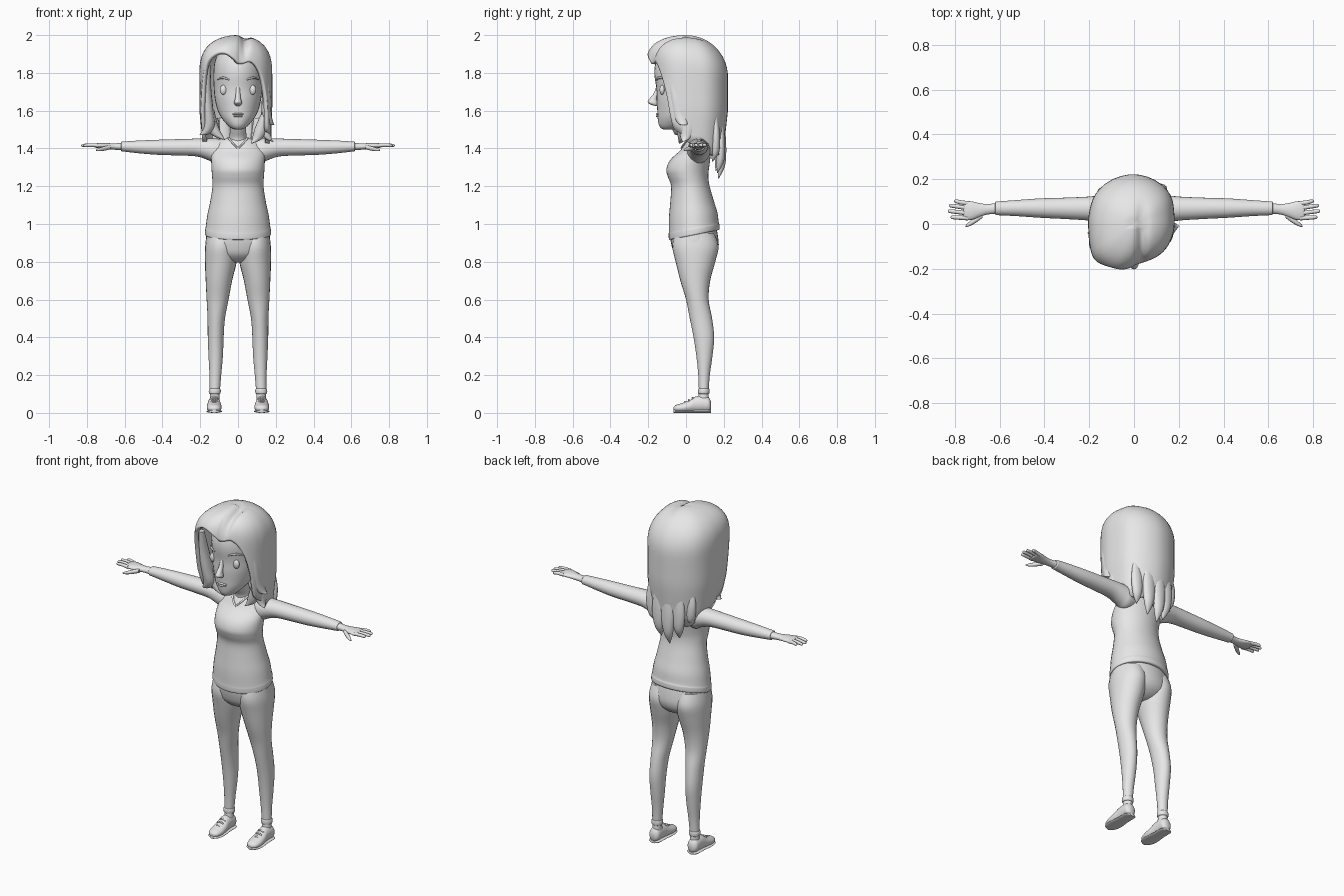
import bpy, bmesh, math
from mathutils import Vector

grey = bpy.data.materials.new("plain_grey")
grey.diffuse_color = (0.8, 0.8, 0.8, 1)
X, Y, Z = Vector((1, 0, 0)), Vector((0, 1, 0)), Vector((0, 0, 1))


def finish(name, bm, angle=50):
    bmesh.ops.recalc_face_normals(bm, faces=bm.faces)
    me = bpy.data.meshes.new(name)
    bm.to_mesh(me)
    bm.free()
    me.materials.append(grey)
    ob = bpy.data.objects.new(name, me)
    bpy.context.collection.objects.link(ob)
    bpy.ops.object.select_all(action='DESELECT')
    ob.select_set(True)
    bpy.context.view_layer.objects.active = ob
    bpy.ops.object.shade_smooth_by_angle(angle=math.radians(angle))
    return ob


def spline(rows, steps):
    """Smooth curve through rows of numbers."""
    out = []
    for i in range(len(rows) - 1):
        a, b = rows[max(i - 1, 0)], rows[i]
        c, d = rows[i + 1], rows[min(i + 2, len(rows) - 1)]
        for k in range(steps):
            t = k / steps
            out.append([0.5 * (2 * q + (r - p) * t + (2 * p - 5 * q + 4 * r - s) * t * t
                               + (3 * q - p - 3 * r + s) * t ** 3)
                        for p, q, r, s in zip(a, b, c, d)])
    return out + [list(rows[-1])]


def tube(name, rows, u=X, v=Y, side=1, n=24, steps=4, warp=None):
    """Loft of ellipses; each row is x, y, z, radius along u, radius along v."""
    bm = bmesh.new()
    rings = []
    for x, y, z, ru, rv in spline(rows, steps):
        ring = []
        for k in range(n):
            a = math.tau * k / n
            p = Vector((x, y, z)) + u * max(ru, .001) * math.cos(a) + v * max(rv, .001) * math.sin(a)
            if warp:
                p = warp(p)
            p.x *= side
            ring.append(bm.verts.new(p))
        rings.append(ring)
    for r, s in zip(rings, rings[1:]):
        for k in range(n):
            bm.faces.new((r[k], r[(k + 1) % n], s[(k + 1) % n], s[k]))
    bm.faces.new(rings[0])
    bm.faces.new(rings[-1])
    return finish(name, bm)


def stack(name, rows, **kw):
    """Upright loft; each row is z, half width, front y, back y."""
    return tube(name, [(0, (f + b) / 2, z, w, (b - f) / 2) for z, w, f, b in rows], **kw)


def ball(name, c, r):
    bm = bmesh.new()
    bmesh.ops.create_uvsphere(bm, u_segments=20, v_segments=12, radius=1)
    for vert in bm.verts:
        vert.co = Vector([c[i] + r[i] * vert.co[i] for i in range(3)])
    return finish(name, bm)


# sweater body with a hem that rises toward the back
def slant(p):
    p.z += (p.y - .04) * .2 * max(0, min(1, (1.12 - p.z) / .15))
    return p


stack("sweater_body", [
    (.942, .165, -.08, .165), (.944, .174, -.09, .177), (.97, .174, -.092, .177), (.985, .171, -.091, .173),
    (1.05, .162, -.09, .166), (1.12, .147, -.083, .148), (1.2, .135, -.079, .125), (1.25, .137, -.096, .118),
    (1.29, .14, -.104, .121), (1.34, .142, -.083, .128), (1.39, .14, -.03, .13), (1.43, .115, -.002, .122),
    (1.45, .075, .015, .1), (1.455, .02, .04, .08)], warp=slant, n=40)

# trousers
stack("trouser_seat", [(.985, .162, -.078, .16), (.93, .169, -.083, .17), (.88, .171, -.075, .173),
                       (.84, .155, -.06, .16), (.81, .11, -.03, .13), (.795, .04, .0, .1)], n=32)
leg = [(.95, .085, .078, -.06, .15), (.88, .088, .086, -.072, .172), (.8, .091, .084, -.055, .155),
       (.7, .101, .07, -.03, .128), (.6, .108, .058, 0, .12), (.5, .115, .046, .02, .138),
       (.4, .118, .042, .04, .149), (.3, .118, .038, .055, .14), (.2, .12, .031, .065, .126),
       (.115, .123, .027, .068, .12)]
# x position of finger root and tip depth
fingers = [(.092, .803, .102), (.07, .826, .082), (.047, .83, .057), (.026, .818, .03)]

for side, tag in ((1, "left"), (-1, "right")):
    tube(tag + "_trouser_leg", [(x, (f + b) / 2, z, w, (b - f) / 2) for z, x, w, f, b in leg], side=side)
    tube(tag + "_trouser_cuff", [(.123, .094, .13, .024, .024), (.123, .094, .125, .031, .03),
                                 (.123, .094, .105, .031, .03), (.123, .094, .1, .024, .024)], side=side)
    tube(tag + "_ankle", [(.123, .094, .12, .024, .024), (.123, .092, .06, .026, .03)], side=side)
    # shoe upper, sole and laces
    shoe = [(-.065, .022, .012, .008), (-.052, .024, .03, .018), (-.02, .027, .039, .025),
            (.02, .035, .038, .033), (.05, .044, .034, .042), (.09, .047, .033, .043),
            (.12, .043, .031, .038), (.133, .038, .015, .02)]
    tube(tag + "_shoe", [(.126, y, z, w, h) for y, z, w, h in shoe], X, Z, side)
    tube(tag + "_shoe_sole", [(.126, y, .008, w + .003, .008) for y, z, w, h in shoe], X, Z, side)
    for i in range(3):
        y, z = -.005 + .02 * i, .056 + .011 * i
        tube(tag + "_shoe_lace", [(.107, y, z - .006, .004, .004), (.126, y, z + .002, .005, .005),
                                  (.145, y, z - .006, .004, .004)], Y, Z, side, 8)
    # sleeve, wrist and hand
    tube(tag + "_sleeve", [
        (.06, .065, 1.39, .05, .055), (.12, .067, 1.387, .061, .066), (.16, .068, 1.396, .058, .057),
        (.22, .069, 1.405, .052, .047), (.32, .07, 1.406, .047, .043), (.42, .071, 1.406, .043, .04),
        (.52, .071, 1.408, .036, .034), (.6, .07, 1.41, .031, .027), (.617, .07, 1.41, .03, .025),
        (.619, .07, 1.41, .02, .018)], Y, Z, side)
    tube(tag + "_palm", [(.6, .07, 1.41, .026, .021), (.65, .066, 1.41, .023, .017),
                         (.69, .062, 1.412, .031, .016), (.725, .06, 1.415, .041, .014),
                         (.755, .06, 1.415, .041, .011), (.762, .06, 1.415, .034, .005)], Y, Z, side)
    for y0, x1, y1 in fingers:
        tube(tag + "_finger", [(.74, y0, 1.415, .01, .01), (.775, (y0 + y1) / 2, 1.418, .0095, .0095),
                               (x1 - .008, y1, 1.416, .008, .008), (x1, y1, 1.415, .002, .002)], Y, Z, side, 10)
    tube(tag + "_thumb", [(.675, .04, 1.407, .012, .012), (.705, .02, 1.4, .014, .012),
                          (.735, 0, 1.394, .01, .009), (.752, -.01, 1.391, .003, .003)], Y, Z, side, 10)
    # eye, brow and neckline edge
    ball(tag + "_eye", (.077 * side, -.126, 1.71), (.019, .014, .026))
    tube(tag + "_brow", [(.045, -.155, 1.763, .003, .004), (.07, -.146, 1.773, .006, .006),
                         (.092, -.127, 1.773, .006, .005), (.11, -.103, 1.762, .003, .002)], Y, Z, side, 10)
    tube(tag + "_neckline", [(.0, -.026, 1.4, .006, .005), (.03, -.006, 1.43, .006, .005),
                             (.052, .03, 1.458, .006, .005)], X, Y, side, 8)

# neck and head
stack("neck", [(1.4, .06, .0, .11), (1.45, .047, .005, .1), (1.5, .043, -.02, .075), (1.57, .045, -.05, .06)])
stack("head", [
    (1.5, .012, -.115, -.07), (1.506, .033, -.131, -.04), (1.525, .057, -.144, .0), (1.56, .086, -.15, .05),
    (1.6, .107, -.152, .1), (1.66, .122, -.156, .13), (1.72, .128, -.157, .15), (1.8, .13, -.168, .16),
    (1.87, .12, -.155, .15), (1.93, .085, -.11, .11), (1.955, .02, -.04, .04)], n=32)
tube("nose", [(0, -.145, 1.73, .011, .012), (0, -.158, 1.69, .012, .014), (0, -.174, 1.66, .016, .022),
              (0, -.175, 1.643, .021, .027), (0, -.164, 1.63, .016, .018), (0, -.15, 1.624, .004, .004)], n=16)
for z, w in ((1.582, .031), (1.571, .025)):
    ball("lip", (0, -.146, z), (w, .014, .006))

# hair shell: angle from the front, outline radius, height of the lower edge
outline = [(-180, .222, 1.36), (-135, .22, 1.4), (-105, .207, 1.46), (-85, .205, 1.49), (-72, .212, 1.5),
           (-62, .222, 1.62), (-54, .232, 1.75), (-45, .238, 1.85), (-32, .235, 1.9), (-18, .225, 1.905),
           (-4, .198, 1.87), (3, .183, 1.85), (16, .178, 1.865), (32, .178, 1.84), (46, .18, 1.77),
           (57, .18, 1.66), (66, .18, 1.52), (80, .18, 1.48), (105, .186, 1.45), (135, .212, 1.4),
           (180, .222, 1.36)]


def hair_point(deg, t, r, edge):
    a = math.radians(deg)
    z = edge + (2 - edge) * (1 - t * t)
    power = 3 + math.cos(a)
    s = math.sqrt(max(0, 1 - (max(0, z - 1.78) / .22) ** power)) - max(0, 1.6 - z) * .5
    x, y = r * s * math.sin(a), -r * s * math.cos(a)
    # dip along the parting
    if z > 1.82 and y < .12:
        z -= .024 * math.exp(-((x - .035) / .022) ** 2) * min(1, (.12 - y) / .15) * min(1, (z - 1.82) / .1)
    return x, y, z


bm = bmesh.new()
columns = []
for deg, r, edge in spline(outline, 5)[:-1]:
    if abs(deg) > 85:
        edge -= .035 * abs(math.sin(math.radians(deg * 4.5)))
    columns.append([bm.verts.new(hair_point(deg, j / 22, r, edge)) for j in range(1, 23)])
crown = bm.verts.new((0, 0, 1.992))
for c, d in zip(columns, columns[1:] + columns[:1]):
    bm.faces.new((crown, c[0], d[0]))
    for j in range(21):
        bm.faces.new((c[j], c[j + 1], d[j + 1], d[j]))
hair = finish("hair_shell", bm, 60)
shell = hair.modifiers.new("thickness", 'SOLIDIFY')
shell.thickness = .022
shell.offset = -1


def lock(name, *pts):
    tube(name, pts, n=14, steps=5)


# locks framing the face, flicking outward at the tips
lock("hair_lock_right_front", (-.165, -.115, 1.84, .02, .02), (-.172, -.085, 1.72, .03, .035),
     (-.16, -.06, 1.6, .03, .04), (-.155, -.045, 1.52, .032, .035), (-.178, -.04, 1.475, .022, .02),
     (-.205, -.04, 1.475, .002, .002))
lock("hair_lock_right_inner", (-.15, -.03, 1.6, .025, .035), (-.14, -.02, 1.52, .035, .035),
     (-.11, -.02, 1.47, .028, .024), (-.07, -.03, 1.445, .002, .002))
lock("hair_lock_left_front", (.145, -.075, 1.8, .012, .02), (.15, -.05, 1.68, .023, .035),
     (.152, -.03, 1.58, .026, .04), (.17, -.015, 1.53, .02, .025), (.2, -.01, 1.525, .002, .002))
lock("hair_lock_left_low", (.15, .0, 1.6, .025, .05), (.145, .01, 1.52, .032, .05),
     (.155, .0, 1.46, .022, .03), (.185, -.015, 1.435, .002, .002))
lock("hair_lock_left_inner", (.14, -.02, 1.58, .02, .035), (.12, -.015, 1.5, .033, .035),
     (.1, -.02, 1.45, .025, .022), (.07, -.035, 1.425, .002, .002))

# pointed locks down the back
for x, tip, w in ((-.13, 1.36, .034), (-.075, 1.28, .04), (-.015, 1.24, .04), (.05, 1.27, .04), (.11, 1.33, .038)):
    y = math.sqrt(.2 ** 2 - x * x)
    mid = (1.52 + tip) / 2
    lock("hair_back_lock", (x, y - .012, 1.56, w * .7, .015), (x, y - .008, mid + .04, w, .022),
         (x * .98, y - .012, (mid + tip) / 2, w * .7, .02), (x * .9, y - .028, tip, .002, .002))
